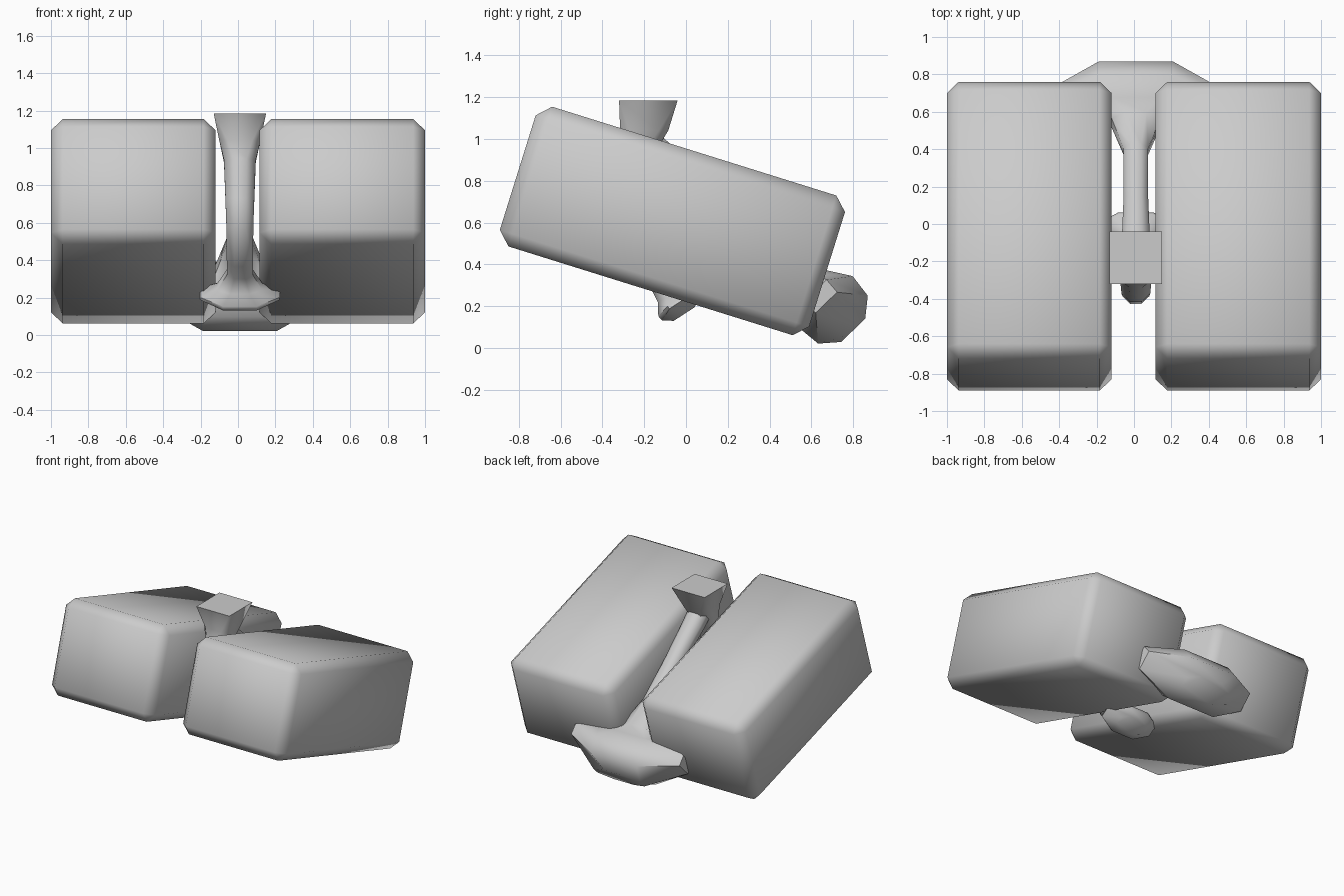
import bpy, bmesh
from math import radians, cos, sin
from mathutils import Vector, Matrix

cube = bpy.data.objects.get("Cube")
if cube:
    bpy.data.objects.remove(cube)

grey = bpy.data.materials.new("plain grey")
grey.use_nodes = True
colour = (0.6, 0.6, 0.6, 1)
grey.diffuse_color = colour
grey.node_tree.nodes["Principled BSDF"].inputs["Base Color"].default_value = colour

CENTRE_X = 0.01


def finish(bm, name, sharp=None):
    """Turn a bmesh into a smooth shaded grey object."""
    bmesh.ops.recalc_face_normals(bm, faces=bm.faces)
    mesh = bpy.data.meshes.new(name)
    bm.to_mesh(mesh)
    bm.free()
    mesh.materials.append(grey)
    obj = bpy.data.objects.new(name, mesh)
    bpy.context.collection.objects.link(obj)
    bpy.ops.object.select_all(action="DESELECT")
    obj.select_set(True)
    bpy.context.view_layer.objects.active = obj
    if sharp:
        bpy.ops.object.shade_smooth_by_angle(angle=radians(sharp))
    else:
        bpy.ops.object.shade_smooth()
    return obj


def block(name, x_min, x_max):
    """Tilted box with chamfered edges."""
    bm = bmesh.new()
    bmesh.ops.create_cube(bm, size=1)
    bmesh.ops.scale(bm, vec=(x_max - x_min, 1.55, 0.70), verts=bm.verts)
    bmesh.ops.bevel(bm, geom=bm.edges[:], offset=0.063, segments=1, affect="EDGES")
    place = Matrix.Translation(((x_min + x_max) / 2, -0.065, 0.608))
    bmesh.ops.transform(bm, matrix=place @ Matrix.Rotation(radians(-17.35), 4, "X"), verts=bm.verts)
    finish(bm, name)


def loft(name, sections, sharp):
    """Skin eight-sided sections: y, z, half width, half depth, pitch, corner, tip bend.

    Pitch is the angle of the path below the +y direction."""
    bm = bmesh.new()
    rings = []
    for y, z, half_x, half_t, pitch, k, bend in sections:
        a = radians(pitch)
        along = Vector((0, cos(a), -sin(a)))
        across = Vector((0, sin(a), cos(a)))
        outline = [(1, k), (k, 1), (-k, 1), (-1, k), (-1, -k), (-k, -1), (k, -1), (1, -k)]
        rings.append([bm.verts.new(Vector((CENTRE_X + u * half_x, y, z))
                                   + across * (v * half_t) - along * (bend * u * u))
                      for u, v in outline])
    for low, high in zip(rings, rings[1:]):
        for i in range(8):
            j = (i + 1) % 8
            bm.faces.new((low[i], low[j], high[j], high[i]))
    bm.faces.new(rings[0])
    bm.faces.new(rings[-1])
    bmesh.ops.remove_doubles(bm, verts=bm.verts, dist=0.0005)
    finish(bm, name, sharp)


def foot(y, z, pitch, size, profile):
    """Sections of a flared foot, measured along its axis from a base point."""
    a = radians(pitch)
    return [(y + s * cos(a), z - s * sin(a), hx * size, ht * size, pitch, K, b * size)
            for s, hx, ht, b in profile]


K = 0.43

# Pair of tilted blocks
block("right_block", -1.0, -0.12)
block("left_block", 0.115, 1.0)

# Square head narrowing into the front stem, ending in a small flared foot
front_foot = [(0.0, 0.07, 0.065, 0), (0.09, 0.12, 0.075, 0), (0.15, 0.21, 0.11, 0.02),
              (0.18, 0.215, 0.105, 0.035), (0.205, 0.12, 0.06, 0)]
loft("head_and_front_stem", [
    (-0.18, 1.185, 0.14, 0.14, 90, 1, 0),
    (-0.20, 1.04, 0.11, 0.115, 90, 0.6, 0),
    (-0.25, 0.93, 0.085, 0.09, 100, K, 0),
    (-0.34, 0.72, 0.077, 0.075, 100, K, 0),
    (-0.355, 0.58, 0.072, 0.072, 85, K, 0),
    (-0.25, 0.40, 0.07, 0.068, 60, K, 0),
] + foot(-0.12, 0.335, 57, 1, front_foot), 50)

# Rear stem leaning back to a wide, bent foot
rear_foot = [(-0.1, 0.066, 0.06, 0), (0.12, 0.13, 0.08, 0), (0.21, 0.30, 0.11, 0.05),
             (0.32, 0.46, 0.178, 0.09), (0.447, 0.46, 0.165, 0.14), (0.492, 0.2, 0.08, 0)]
loft("rear_stem_and_foot", [
    (-0.22, 1.02, 0.08, 0.07, 60, K, 0),
    (-0.10, 0.91, 0.075, 0.065, 47, K, 0),
    (0.12, 0.73, 0.066, 0.06, 42, K, 0),
] + foot(0.458, 0.439, 46, 1, rear_foot), 50)
